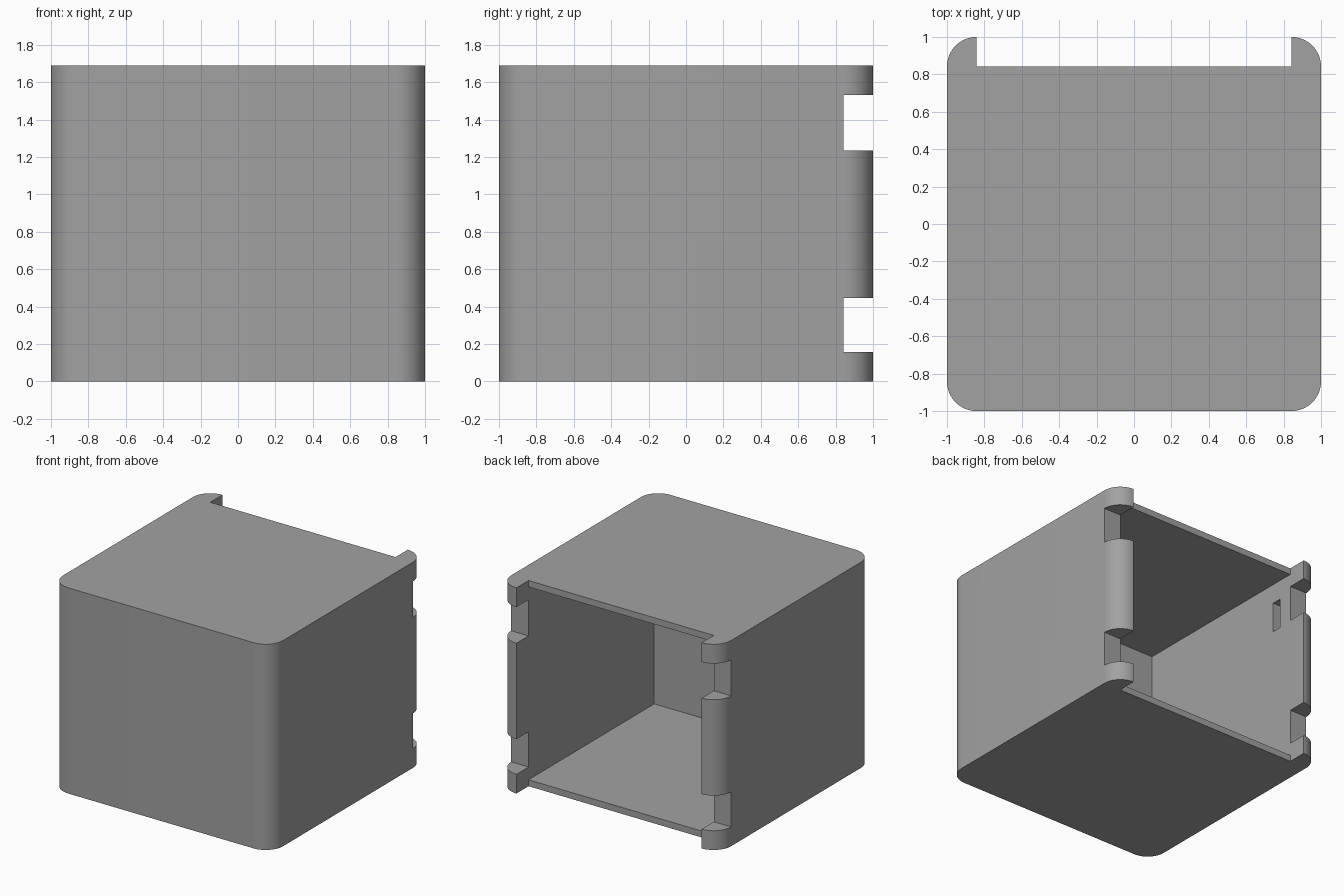
import bpy, bmesh, math

if "Cube" in bpy.data.objects:
    bpy.data.objects.remove(bpy.data.objects["Cube"])

HEIGHT, RADIUS = 1.69, 0.158
INNER = 1 - RADIUS      # inner side faces and rear ledge
PLATE = 0.053           # floor and roof thickness

grey = bpy.data.materials.new("plain grey")
grey.diffuse_color = (0.36, 0.36, 0.36, 1)
grey.use_nodes = True
grey.node_tree.nodes["Principled BSDF"].inputs["Base Color"].default_value = grey.diffuse_color


def new_object(name, bm):
    bmesh.ops.recalc_face_normals(bm, faces=bm.faces)
    mesh = bpy.data.meshes.new(name)
    bm.to_mesh(mesh)
    bm.free()
    mesh.materials.append(grey)
    obj = bpy.data.objects.new(name, mesh)
    bpy.context.collection.objects.link(obj)
    return obj


def box(name, low, high):
    bm = bmesh.new()
    bmesh.ops.create_cube(bm, size=1)
    for v in bm.verts:
        v.co = [(a + b) / 2 + c * (b - a) for a, b, c in zip(low, high, v.co)]
    return new_object(name, bm)


# Enclosure: rounded square extruded upwards
bm = bmesh.new()
STEPS = 16
ring = []
for corner, (sx, sy) in enumerate([(1, 1), (-1, 1), (-1, -1), (1, -1)]):
    for i in range(STEPS + 1):
        a = (corner + i / STEPS) * math.pi / 2
        ring.append(bm.verts.new((sx * INNER + RADIUS * math.cos(a),
                                  sy * INNER + RADIUS * math.sin(a), 0)))
base = bm.faces.new(ring)
top = bmesh.ops.extrude_face_region(bm, geom=[base])["geom"]
bmesh.ops.translate(bm, vec=(0, 0, HEIGHT),
                    verts=[g for g in top if isinstance(g, bmesh.types.BMVert)])
shell = new_object("enclosure_shell", bm)

# Cutters: cavity, rear lid recess, two rows of hinge notches, latch slot
cutters = [
    box("cavity_cutter", (-INNER, -0.79, PLATE), (INNER, 1.2, HEIGHT - PLATE)),
    box("lid_recess_cutter", (-INNER, INNER, -0.2), (INNER, 1.2, HEIGHT + 0.2)),
    box("lower_notch_cutter", (-1.2, INNER, 0.158), (1.2, 1.2, 0.447)),
    box("upper_notch_cutter", (-1.2, INNER, 1.235), (1.2, 1.2, 1.532)),
    box("latch_slot_cutter", (-0.92, 0.64, 1.225), (-0.8, 0.72, 1.475)),
]
for cutter in cutters:
    mod = shell.modifiers.new(cutter.name, "BOOLEAN")
    mod.operation = "DIFFERENCE"
    mod.solver = "EXACT"
    mod.object = cutter

# Bake the cuts, then drop the cutters
bpy.context.view_layer.update()
graph = bpy.context.evaluated_depsgraph_get()
result = bpy.data.meshes.new_from_object(shell.evaluated_get(graph))
shell.modifiers.clear()
shell.data = result
for cutter in cutters:
    bpy.data.objects.remove(cutter)

# Smooth rounded corners, crisp edges elsewhere
bpy.ops.object.select_all(action="DESELECT")
shell.select_set(True)
bpy.context.view_layer.objects.active = shell
bpy.ops.object.shade_smooth_by_angle(angle=math.radians(30))
